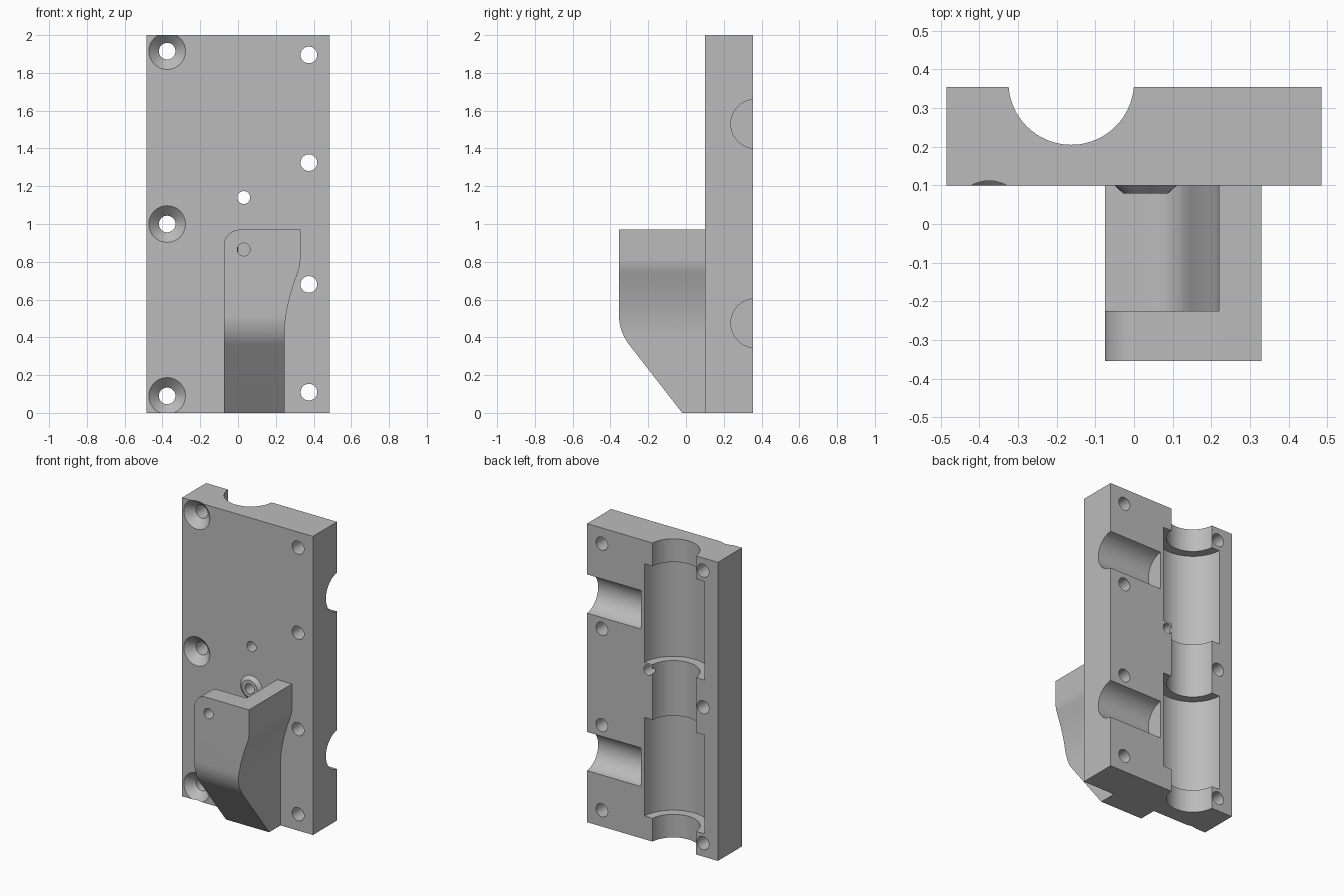
import bpy
import bmesh
import math
from mathutils import Matrix, Vector
from mathutils.geometry import interpolate_bezier

if "Cube" in bpy.data.objects:
    bpy.data.objects.remove(bpy.data.objects["Cube"], do_unlink=True)

grey = bpy.data.materials.new("plain grey")
grey.use_nodes = True
grey.diffuse_color = (0.5, 0.5, 0.5, 1)
grey.node_tree.nodes["Principled BSDF"].inputs["Base Color"].default_value = grey.diffuse_color

TURN = {"x": Matrix.Rotation(math.pi / 2, 4, "Y"),
        "y": Matrix.Rotation(-math.pi / 2, 4, "X"),
        "z": Matrix.Identity(4)}


def make(name, bm):
    bmesh.ops.recalc_face_normals(bm, faces=bm.faces[:])
    mesh = bpy.data.meshes.new(name)
    bm.to_mesh(mesh)
    bm.free()
    mesh.materials.append(grey)
    obj = bpy.data.objects.new(name, mesh)
    bpy.context.collection.objects.link(obj)
    return obj


def prism(name, points, axis, start, end):
    """Extrude a (side, height) outline along x or y."""
    bm = bmesh.new()
    place = (lambda p: (start, p[0], p[1])) if axis == "x" else (lambda p: (p[0], start, p[1]))
    face = bm.faces.new([bm.verts.new(place(p)) for p in points])
    ext = bmesh.ops.extrude_face_region(bm, geom=[face])
    move = Vector((end - start, 0, 0)) if axis == "x" else Vector((0, end - start, 0))
    bmesh.ops.translate(bm, vec=move, verts=[v for v in ext["geom"] if isinstance(v, bmesh.types.BMVert)])
    return make(name, bm)


def box(name, x0, x1, y0, y1, z0, z1):
    return prism(name, [(x0, z0), (x1, z0), (x1, z1), (x0, z1)], "y", y0, y1)


def rod(name, axis, centre, length, r1, r2=None, sides=64):
    """Cylinder or cone; r1 is at the low end of the axis."""
    bm = bmesh.new()
    bmesh.ops.create_cone(bm, cap_ends=True, segments=sides, radius1=r1,
                          radius2=r1 if r2 is None else r2, depth=length,
                          matrix=Matrix.Translation(centre) @ TURN[axis])
    return make(name, bm)


def combine(obj, tool, operation="DIFFERENCE"):
    mod = obj.modifiers.new("cut", "BOOLEAN")
    mod.operation = operation
    mod.solver = "EXACT"
    mod.object = tool
    bpy.context.view_layer.objects.active = obj
    bpy.ops.object.modifier_apply(modifier=mod.name)
    bpy.data.objects.remove(tool, do_unlink=True)


def arc(cx, cz, r, a0, a1, steps=12):
    return [(cx + r * math.cos(math.radians(a0 + (a1 - a0) * i / steps)),
             cz + r * math.sin(math.radians(a0 + (a1 - a0) * i / steps))) for i in range(steps + 1)]


def bezier(*pts):
    return [tuple(p) for p in interpolate_bezier(*[Vector(p) for p in pts], 14)]


FRONT, BACK = 0.1, 0.355
AXIS_Y = BACK + 0.0125

# Back plate
plate = box("back_plate", -0.485, 0.485, FRONT, BACK, 0, 2)

# Long groove with two wider pockets
combine(plate, rod("groove_cutter", "z", (-0.1625, AXIS_Y, 1), 2.2, 0.1625, sides=96))
for z in (0.485, 1.515):
    combine(plate, rod("pocket_cutter", "z", (-0.1625, AXIS_Y, z), 0.66, 0.223, sides=96))

# Side slots
for z in (0.475, 1.53):
    combine(plate, rod("slot_cutter", "x", (0.335, AXIS_Y, z), 0.5, 0.13))

# Plain screw holes
for z in (0.11, 0.68, 1.325, 1.895):
    combine(plate, rod("hole_cutter", "y", (0.375, 0.2, z), 0.6, 0.044, sides=32))

# Countersunk screw holes
for z in (0.09, 1.0, 1.915):
    combine(plate, rod("hole_cutter", "y", (-0.375, 0.2, z), 0.6, 0.044, sides=32))
    combine(plate, rod("sink_cutter", "y", (-0.375, FRONT + 0.0225, z), 0.065, 0.107, 0.042, sides=32))

# Small pin holes
PIN_X, PIN_Z = 0.03, 0.865
for z in (PIN_Z, 1.14):
    combine(plate, rod("pin_cutter", "y", (PIN_X, 0.2, z), 0.6, 0.034, sides=32))

# Hook body: front outline crossed with side outline
bend = (bezier((0.33, 0.82), (0.33, 0.775), (0.32, 0.755), (0.31, 0.725))
        + bezier((0.31, 0.725), (0.265, 0.6), (0.245, 0.5), (0.245, 0.4))[1:])
outline = [(-0.075, 0)] + arc(0.01, 0.885, 0.085, 180, 90) + [(0.33, 0.97)] + bend + [(0.245, 0)]
hook = prism("hook", outline, "y", -0.355, FRONT)
side = [(0.2, 0), (-0.02, 0)] + arc(-0.095, 0.52, 0.26, 218, 180) + [(-0.355, 1.1), (0.2, 1.1)]
combine(hook, prism("side_cutter", side, "x", -0.5, 0.5), "INTERSECT")

# Hollow behind the hook's front wall, open on its right side
inner = [(x - 0.11, z) for x, z in bend[:-1]]
hollow = ([(-0.3, 0.4), (-0.3, 1.1), (0.22, 1.1)] + inner + arc(0.035, 0.5, 0.1, 0, -90)[1:])
hollow = [p for p in hollow if not (p[0] > 0.13 and p[1] < 0.5)]
combine(hook, prism("hollow_cutter", hollow, "y", -0.225, 0.3))
combine(hook, rod("pin_cutter", "y", (PIN_X, -0.2, PIN_Z), 0.5, 0.034, sides=32))

# Conical boss around the lower pin hole
boss = rod("pin_boss", "y", (PIN_X, FRONT - 0.01, PIN_Z), 0.022, 0.058, 0.082, sides=32)
combine(boss, rod("pin_cutter", "y", (PIN_X, 0.1, PIN_Z), 0.3, 0.034, sides=32))

# Smooth the curved walls, keep edges sharp
bpy.ops.object.select_all(action="DESELECT")
for obj in (plate, hook, boss):
    obj.select_set(True)
bpy.context.view_layer.objects.active = plate
bpy.ops.object.shade_smooth_by_angle(angle=math.radians(25))
